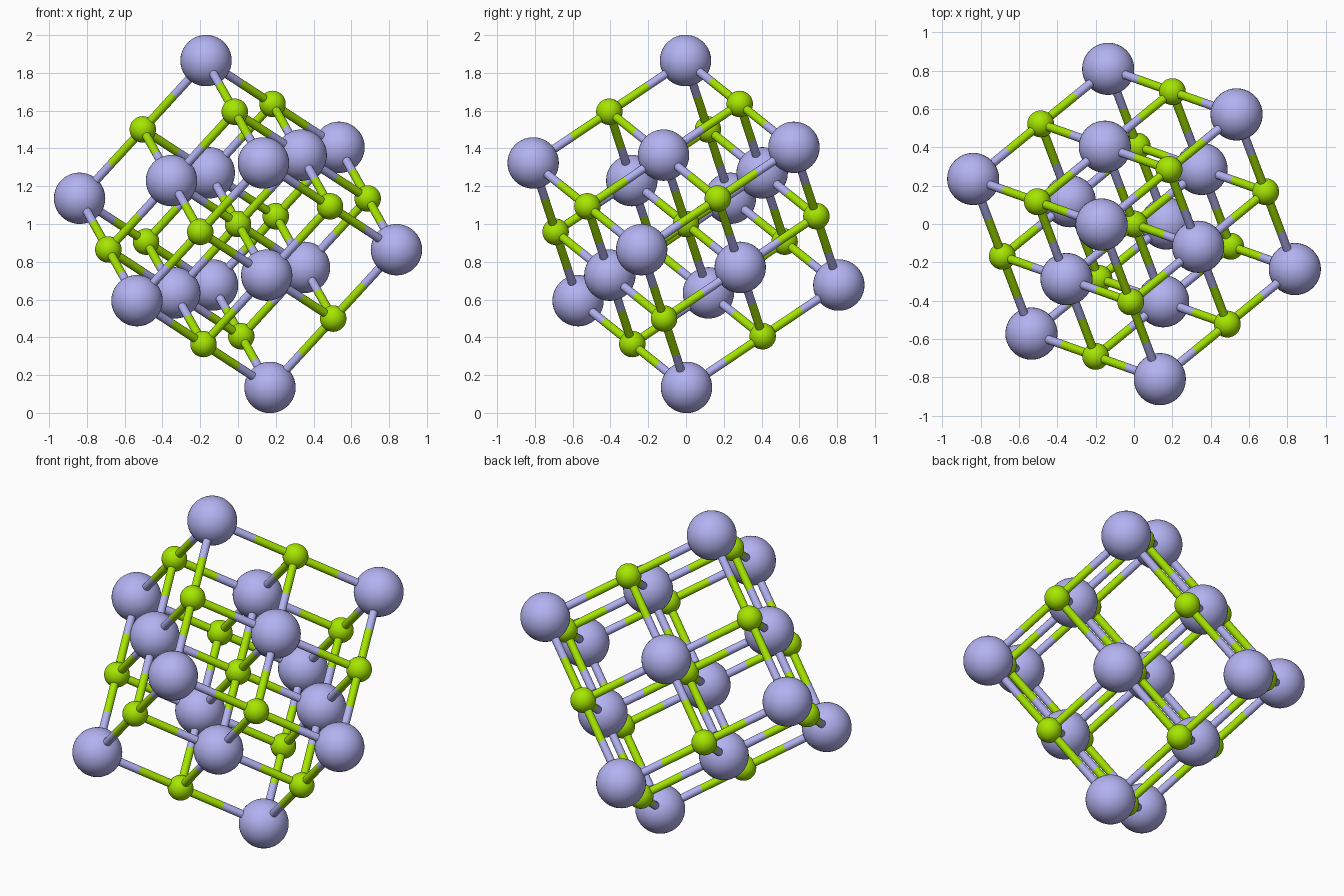
import bpy, bmesh
from itertools import product
from mathutils import Vector, Matrix

if "Cube" in bpy.data.objects:
    bpy.data.objects.remove(bpy.data.objects["Cube"])

LARGE_R, SMALL_R, ROD_R, STEP = 0.136, 0.07, 0.0225, 0.509
CENTRE = Vector((0, 0, 1))

# Three perpendicular directions of the tilted cubic lattice
A = Vector((-0.3525, -0.2875, 0.23)).normalized()
B = Vector((0.3325, -0.12, 0.365))
B = (B - A * B.dot(A)).normalized()
C = A.cross(B)
AXES = [v * STEP for v in (A, B, C)]


def material(name, colour):
    m = bpy.data.materials.new(name)
    m.diffuse_color = (*colour, 1)
    m.use_nodes = True
    m.node_tree.nodes["Principled BSDF"].inputs["Base Color"].default_value = m.diffuse_color
    return m


lavender = material("lavender", (0.45, 0.45, 0.89))
green = material("green", (0.38, 0.79, 0.0))


def make_mesh(name, mat, build):
    bm = bmesh.new()
    build(bm)
    for f in bm.faces:
        f.smooth = len(f.verts) <= 4
    for e in bm.edges:
        e.smooth = all(f.smooth for f in e.link_faces)
    me = bpy.data.meshes.new(name)
    bm.to_mesh(me)
    bm.free()
    me.materials.append(mat)
    return me


def ball_mesh(name, mat, r):
    return make_mesh(name, mat, lambda bm: bmesh.ops.create_uvsphere(
        bm, u_segments=40, v_segments=20, radius=r))


def rod_mesh(name, mat):
    return make_mesh(name, mat, lambda bm: bmesh.ops.create_cone(
        bm, cap_ends=True, segments=20, radius1=ROD_R, radius2=ROD_R, depth=STEP / 2))


def place(name, mesh, matrix):
    ob = bpy.data.objects.new(name, mesh)
    ob.matrix_world = matrix
    bpy.context.collection.objects.link(ob)


def position(ijk):
    return CENTRE + sum((v * n for v, n in zip(AXES, ijk)), Vector())


def is_large(ijk):
    return sum(ijk) % 2 == 1


balls = {True: ball_mesh("large_ball", lavender, LARGE_R),
         False: ball_mesh("small_ball", green, SMALL_R)}
rods = {True: rod_mesh("lavender_rod", lavender),
        False: rod_mesh("green_rod", green)}

for ijk in product((-1, 0, 1), repeat=3):
    # Alternating large and small balls
    big = is_large(ijk)
    p = position(ijk)
    place("large_ball" if big else "small_ball", balls[big], Matrix.Translation(p))
    # Half rods reaching to the midpoint of each bond, in the ball's colour
    for axis, sign in product(range(3), (-1, 1)):
        if abs(ijk[axis] + sign) > 1:
            continue
        d = AXES[axis] * sign
        turn = d.to_track_quat('Z', 'Y').to_matrix().to_4x4()
        place("lavender_rod" if big else "green_rod", rods[big],
              Matrix.Translation(p + d / 4) @ turn)
